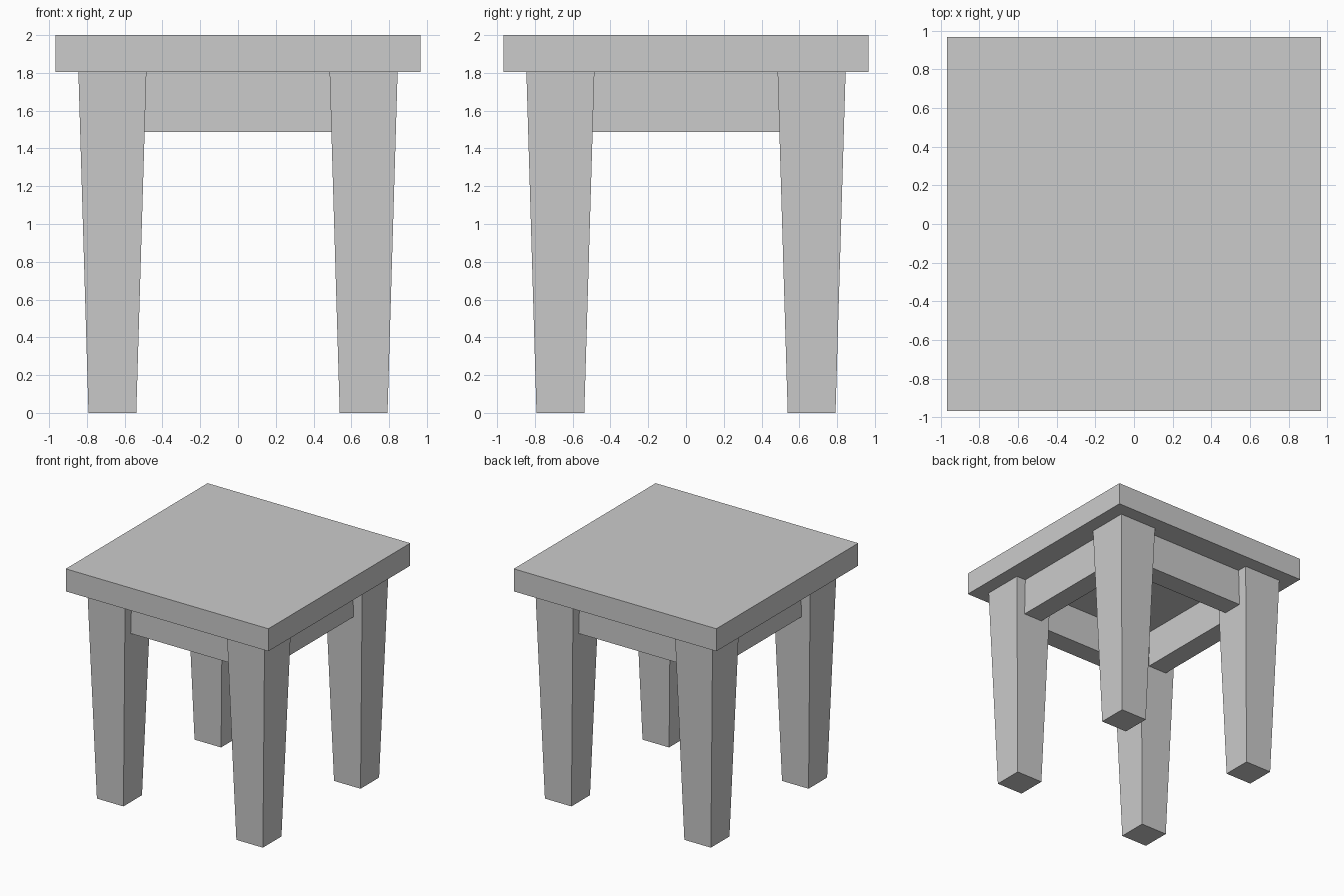
import bpy, bmesh

if "Cube" in bpy.data.objects:
    bpy.data.objects.remove(bpy.data.objects["Cube"])

TOP, SLAB_Z, APRON_Z = 2.0, 1.806, 1.488   # key heights
LEG = 0.665                                # leg centre offset in x and y


def block(name, center, size, foot_scale=1.0):
    """Box whose bottom face can be scaled in x/y to make a taper."""
    bm = bmesh.new()
    bmesh.ops.create_cube(bm, size=1)
    for v in bm.verts:
        taper = foot_scale if v.co.z < 0 else 1.0
        v.co.x *= size[0] * taper
        v.co.y *= size[1] * taper
        v.co.z *= size[2]
    mesh = bpy.data.meshes.new(name)
    bm.to_mesh(mesh)
    bm.free()
    obj = bpy.data.objects.new(name, mesh)
    obj.location = center
    bpy.context.collection.objects.link(obj)
    return obj


# Square table top
block("table_top", (0, 0, (TOP + SLAB_Z) / 2), (1.932, 1.932, TOP - SLAB_Z))

# Four tapered legs
for ny, sy in (("front", -1), ("back", 1)):
    for nx, sx in (("left", -1), ("right", 1)):
        block(f"{ny}_{nx}_leg", (sx * LEG, sy * LEG, SLAB_Z / 2),
              (0.36, 0.36, SLAB_Z), foot_scale=0.253 / 0.36)

# Apron rails between the legs, ends tucked into them
rail_z, rail_h = (SLAB_Z + APRON_Z) / 2, SLAB_Z - APRON_Z
for name, s in (("front", -1), ("back", 1)):
    block(f"{name}_apron", (0, s * LEG, rail_z), (1.02, 0.18, rail_h))
for name, s in (("left", -1), ("right", 1)):
    block(f"{name}_apron", (s * LEG, 0, rail_z), (0.18, 1.02, rail_h))
